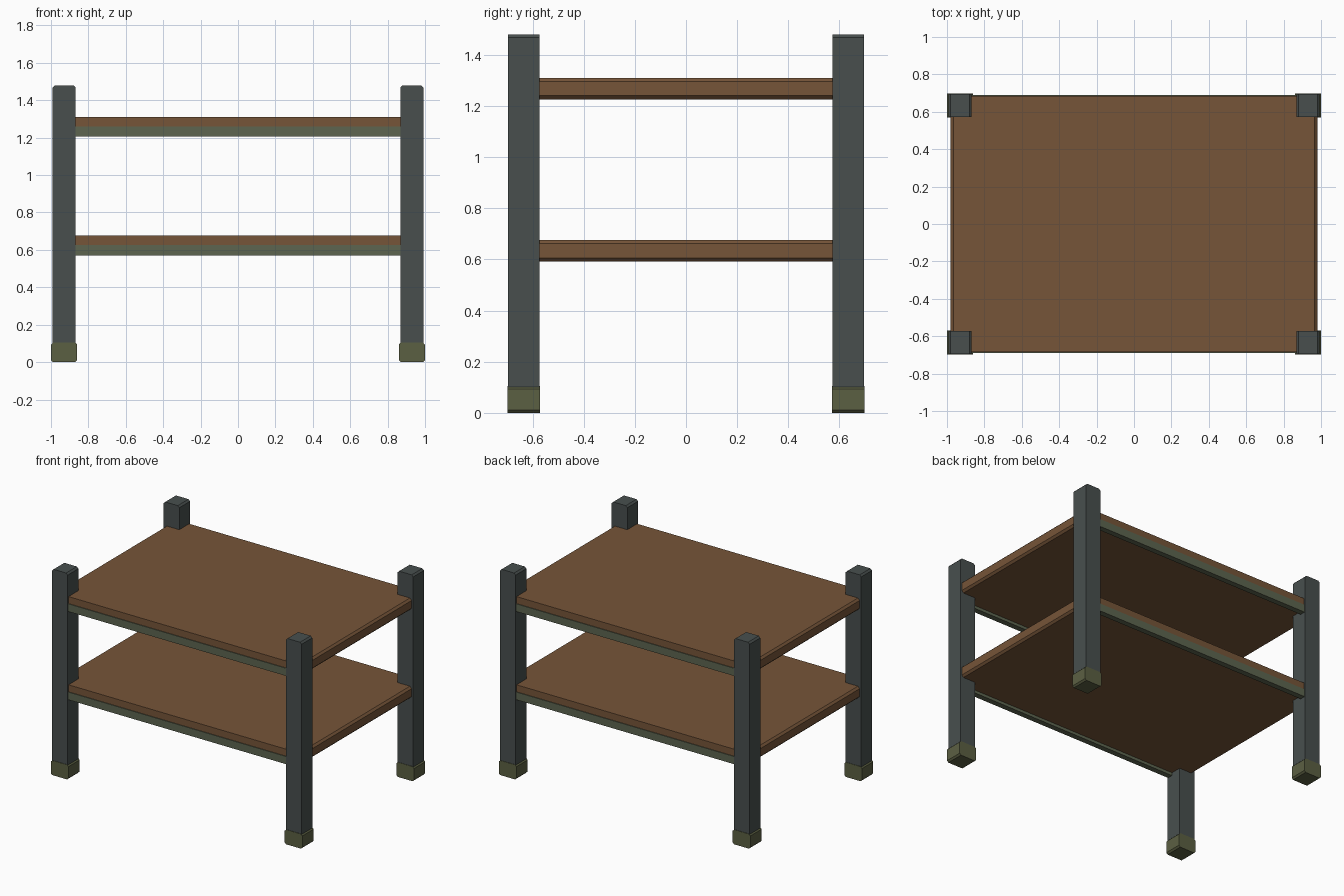
import bpy

if "Cube" in bpy.data.objects:
    bpy.data.objects.remove(bpy.data.objects["Cube"])

def material(name, rgb):
    m = bpy.data.materials.new(name)
    m.diffuse_color = (*rgb, 1)
    m.use_nodes = True
    m.node_tree.nodes["Principled BSDF"].inputs["Base Color"].default_value = m.diffuse_color
    return m

STEEL = material("dark_grey", (0.065, 0.078, 0.076, 1)[:3])
OLIVE = material("olive", (0.105, 0.115, 0.055))
GREEN = material("dull_green", (0.11, 0.13, 0.08))
WOOD = material("wood", (0.18, 0.09, 0.04))

def bar(name, x, y, z, mat, c):
    """Block between (min, max) limits, chamfered along its y-direction edges."""
    x0, x1 = x
    y0, y1 = y
    z0, z1 = z
    outline = [(x0 + c, z0), (x1 - c, z0), (x1, z0 + c), (x1, z1 - c),
               (x1 - c, z1), (x0 + c, z1), (x0, z1 - c), (x0, z0 + c)]
    n = len(outline)
    verts = [(px, y0, pz) for px, pz in outline] + [(px, y1, pz) for px, pz in outline]
    faces = [list(range(n)), list(range(2 * n - 1, n - 1, -1))]
    faces += [[i, i + n, (i + 1) % n + n, (i + 1) % n] for i in range(n)]
    mesh = bpy.data.meshes.new(name)
    mesh.from_pydata(verts, [], faces)
    mesh.materials.append(mat)
    ob = bpy.data.objects.new(name, mesh)
    bpy.context.collection.objects.link(ob)
    return ob

def span(centre, width):
    return (centre - width / 2, centre + width / 2)

# Corner posts with foot caps
for sx, side in ((-1, "left"), (1, "right")):
    for sy, end in ((-1, "front"), (1, "back")):
        bar(f"{end}_{side}_post", span(sx * 0.93, 0.124), span(sy * 0.634, 0.122),
            (0.02, 1.48), STEEL, 0.012)
        bar(f"{end}_{side}_foot", span(sx * 0.93, 0.14), span(sy * 0.634, 0.128),
            (0, 0.105), OLIVE, 0.011)

# Shelves with front and back rails
for level, top in (("lower", 0.676), ("upper", 1.31)):
    bar(f"{level}_shelf", (-0.98, 0.98), (-0.685, 0.685), (top - 0.084, top), WOOD, 0.014)
    for sy, end in ((-1, "front"), (1, "back")):
        bar(f"{level}_{end}_rail", (-0.92, 0.92), span(sy * 0.67, 0.04),
            (top - 0.105, top - 0.05), GREEN, 0.008)
